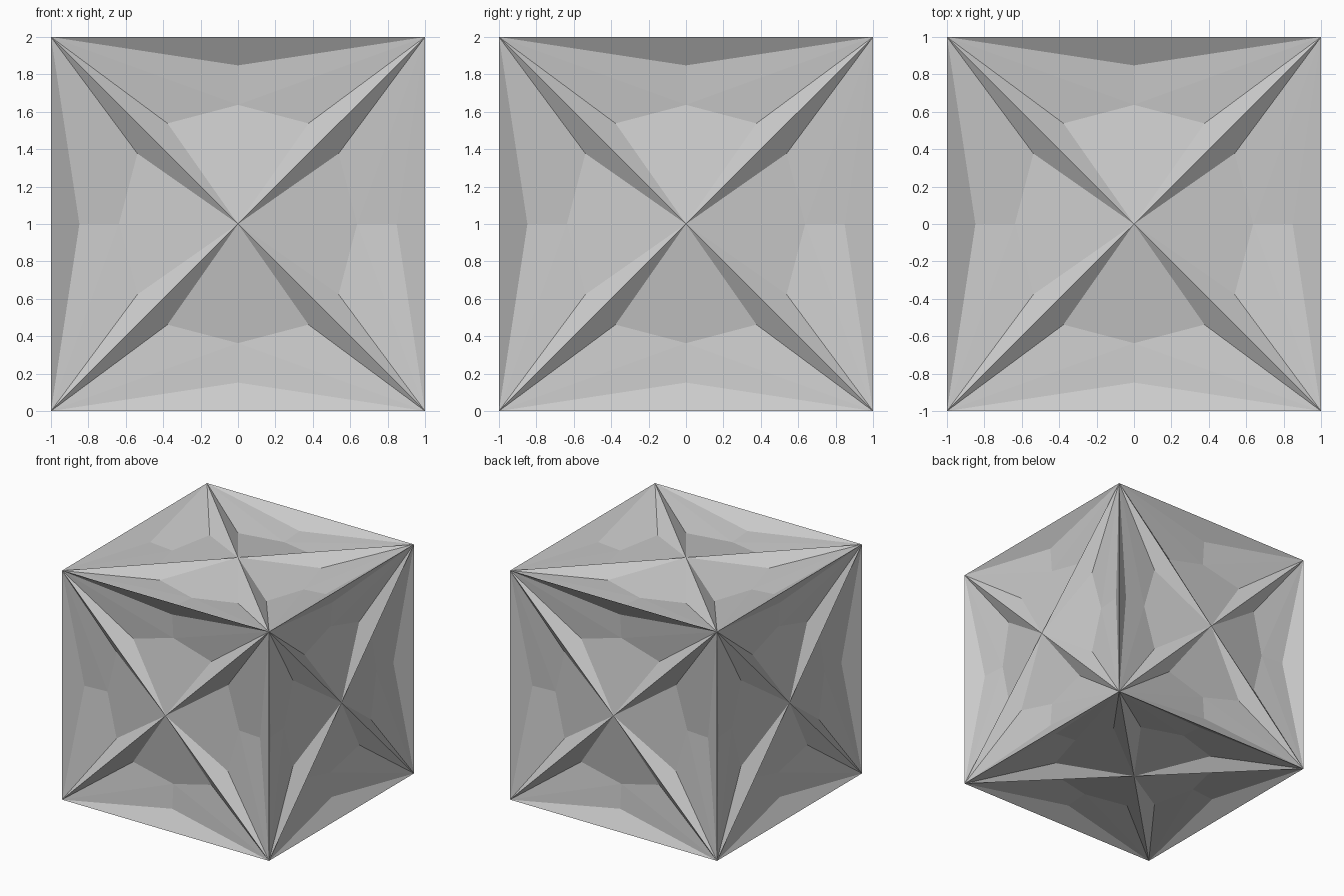
import bpy, bmesh
from math import pi
from mathutils import Matrix, Vector

if "Cube" in bpy.data.objects:
    bpy.data.objects.remove(bpy.data.objects["Cube"])

# One quarter of one side of the star-faced cube: (x, y, depth below the cube face)
def pt(x, y, depth=0.0):
    return Vector((x, y, 1 - depth))

C = pt(0, 0)                                      # side centre
K, K2 = pt(1, 1), pt(-1, 1)                       # cube corners
P, P2 = pt(0.377, 0.538, 0.093), pt(-0.377, 0.538, 0.093)  # foot of the diagonal ridges
Q = pt(0, 0.637, 0.109)                           # outer tip of the kite
R = pt(0, 0.848, 0.093)                           # foot of the edge ridge

wedge = [
    (C, P, Q, P2),              # kite
    (K, P, C), (K2, C, P2),     # diagonal ridge flanks
    (K, Q, P), (K2, P2, Q),     # valley facets
    (K, R, Q), (K2, Q, R),
    (K, K2, R),                 # edge ridge flank
]

# Turn the quarter onto all six sides
sides = [Matrix.Rotation(i * pi / 2, 3, 'X') for i in range(4)]
sides += [Matrix.Rotation(s * pi / 2, 3, 'Y') for s in (1, -1)]

bm = bmesh.new()
for side in sides:
    for i in range(4):
        m = side @ Matrix.Rotation(i * pi / 2, 3, 'Z')
        for face in wedge:
            bm.faces.new([bm.verts.new(m @ v + Vector((0, 0, 1))) for v in face])
bmesh.ops.remove_doubles(bm, verts=bm.verts, dist=1e-4)
bmesh.ops.recalc_face_normals(bm, faces=bm.faces)

mesh = bpy.data.meshes.new("star_faced_cube")
bm.to_mesh(mesh)
bm.free()
bpy.context.collection.objects.link(bpy.data.objects.new("star_faced_cube", mesh))
